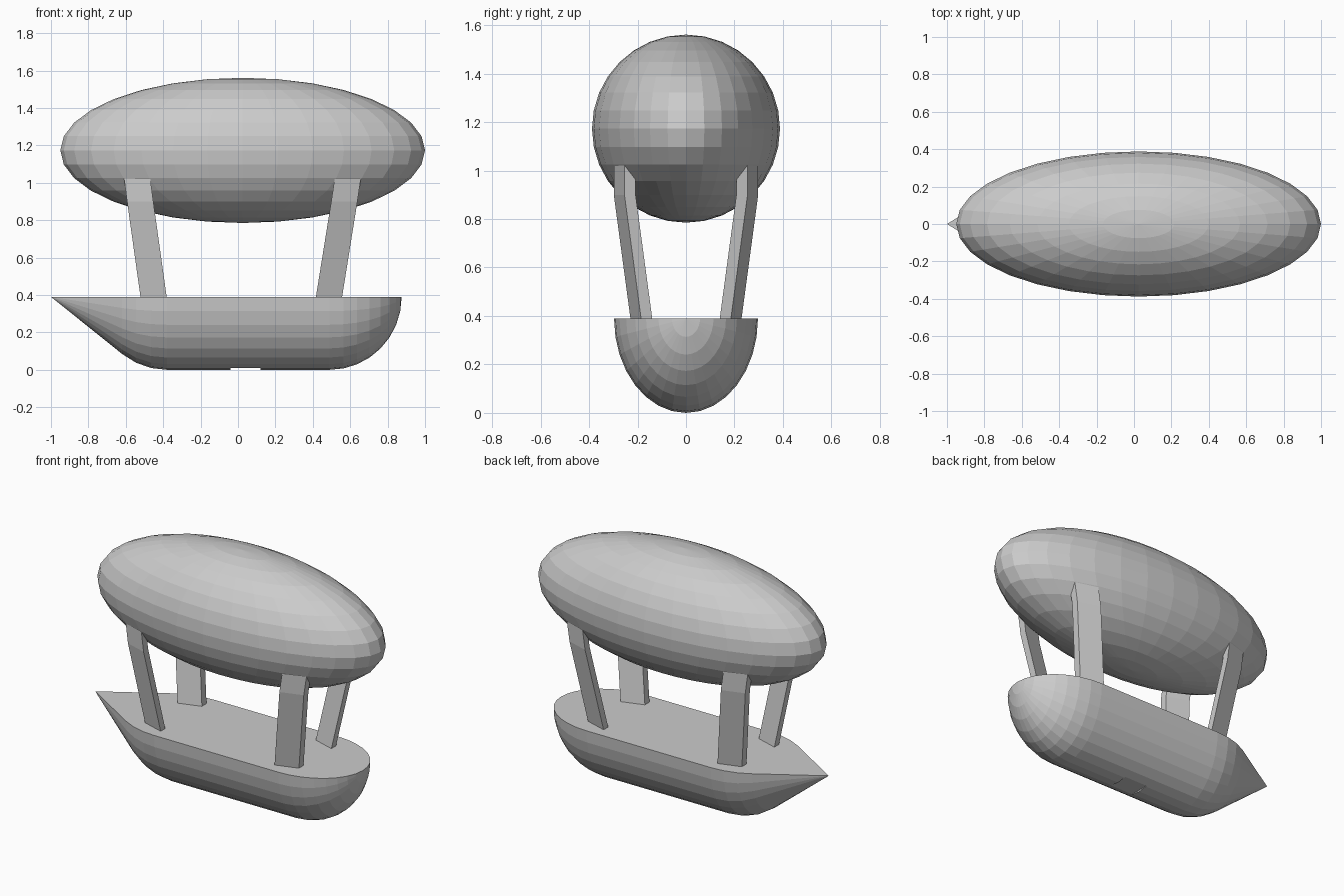
import bpy, bmesh, math

if "Cube" in bpy.data.objects:
    bpy.data.objects.remove(bpy.data.objects["Cube"])

DECK = 0.39


def make_object(name, bm):
    bmesh.ops.recalc_face_normals(bm, faces=bm.faces)
    mesh = bpy.data.meshes.new(name)
    bm.to_mesh(mesh)
    bm.free()
    obj = bpy.data.objects.new(name, mesh)
    bpy.context.collection.objects.link(obj)
    return obj


# Balloon: stretched sphere with flat facets
bpy.ops.mesh.primitive_uv_sphere_add(segments=32, ring_count=16, radius=1,
                                     location=(0.025, 0, 1.173))
balloon = bpy.context.object
balloon.name = "balloon"
balloon.scale = (0.975, 0.388, 0.388)


# Hull: half-ellipse sections lofted from the pointed bow to the round stern
def build_hull():
    bow_x, stern_x, r = -0.38, 0.49, 0.385
    tangent = math.asin(r / (-bow_x + 1 - 2 * -bow_x))  # cone tangent to bow curve
    stations = [(bow_x - r * math.sin(a), math.cos(a))
                for a in (tangent, tangent * 0.66, tangent * 0.33, 0)]
    # straight cone closes to the tip, quarter round closes the stern
    stations += [(stern_x + r * math.sin(a), math.cos(a))
                 for a in (i * math.pi / 16 for i in range(8))]
    bm = bmesh.new()
    n = 16
    rings = []
    for x, s in stations:
        rings.append([bm.verts.new((x, 0.297 * s * math.cos(math.pi * i / n),
                                    DECK - DECK * s * math.sin(math.pi * i / n)))
                      for i in range(n + 1)])
    for a, b in zip(rings, rings[1:]):
        for i in range(n):
            bm.faces.new((a[i], a[i + 1], b[i + 1], b[i]))
    bow = bm.verts.new((-1, 0, DECK))
    stern = bm.verts.new((stern_x + r, 0, DECK))
    for tip, ring in ((bow, rings[0]), (stern, rings[-1])):
        for i in range(n):
            bm.faces.new((tip, ring[i], ring[i + 1]))
    # flat deck
    bm.faces.new([bow] + [k[0] for k in rings] + [stern] + [k[-1] for k in reversed(rings)])
    return make_object("hull", bm)


hull = build_hull()

# Shallow flat patch cut into the keel
bpy.ops.mesh.primitive_cube_add(size=1, location=(0.04, 0, -0.04))
cutter = bpy.context.object
cutter.name = "keel_cutter"
cutter.scale = (0.16, 0.4, 0.1)
cutter.hide_render = True
mod = hull.modifiers.new("keel_patch", 'BOOLEAN')
mod.operation = 'DIFFERENCE'
mod.object = cutter
bpy.context.view_layer.objects.active = hull
bpy.ops.object.modifier_apply(modifier=mod.name)
bpy.data.objects.remove(cutter)


# Struts: slightly yawed flat bars that lean outward, then turn upright
def build_strut(name, path, end, side):
    bm = bmesh.new()
    rings = []
    for x, y, z in path:
        corners = [(0.07, -0.022 - 0.023), (0.07, -0.022 + 0.023),
                   (-0.07, 0.022 + 0.023), (-0.07, 0.022 - 0.023)]
        rings.append([bm.verts.new((end * (x + dx), side * (y + dy), z))
                      for dx, dy in corners])
    for a, b in zip(rings, rings[1:]):
        for i in range(4):
            j = (i + 1) % 4
            bm.faces.new((a[i], a[j], b[j], b[i]))
    bm.faces.new(rings[0])
    bm.faces.new(rings[-1])
    return make_object(name, bm)


for end, label, x0, x1 in ((-1, "bow", 0.45, 0.54), (1, "stern", 0.485, 0.588)):
    knee = x0 + (x1 - x0) * 0.81
    path = [(x0, 0.183, DECK - 0.01), (knee, 0.253, 0.90), (x1, 0.252, 1.03)]
    for side, hand in ((-1, "front"), (1, "back")):
        build_strut(f"{label}_{hand}_strut", path, end, side)
